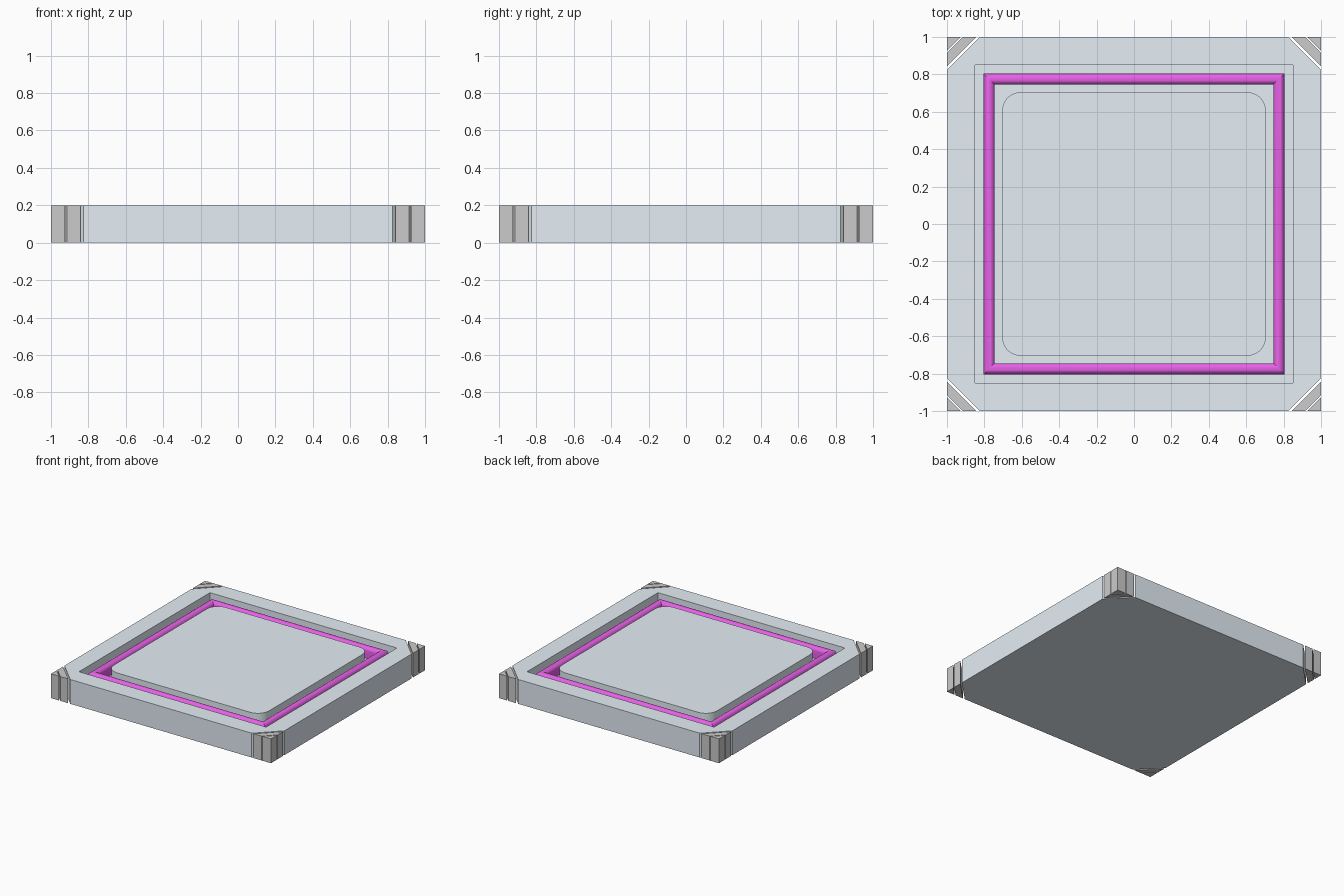
import bpy, bmesh
from math import sin, cos, pi

if "Cube" in bpy.data.objects:
    bpy.data.objects.remove(bpy.data.objects["Cube"])


def material(name, rgb):
    m = bpy.data.materials.new(name)
    m.diffuse_color = (*rgb, 1)
    m.use_nodes = True
    m.node_tree.nodes["Principled BSDF"].inputs["Base Color"].default_value = m.diffuse_color
    return m


def link(name, bm, mat=None):
    bmesh.ops.recalc_face_normals(bm, faces=bm.faces)
    me = bpy.data.meshes.new(name)
    bm.to_mesh(me)
    bm.free()
    ob = bpy.data.objects.new(name, me)
    bpy.context.collection.objects.link(ob)
    if mat:
        me.materials.append(mat)
    return ob


def prism(name, outline, z0, z1, mat=None):
    bm = bmesh.new()
    low = [bm.verts.new((x, y, z0)) for x, y in outline]
    high = [bm.verts.new((x, y, z1)) for x, y in outline]
    bm.faces.new(low)
    bm.faces.new(high)
    n = len(outline)
    for i in range(n):
        j = (i + 1) % n
        bm.faces.new((low[i], low[j], high[j], high[i]))
    return link(name, bm, mat)


def smooth(ob, angle):
    bpy.ops.object.select_all(action='DESELECT')
    ob.select_set(True)
    bpy.context.view_layer.objects.active = ob
    bpy.ops.object.shade_smooth_by_angle(angle=angle)


H = 0.2          # slab height
FLOOR = 0.1      # groove floor
SIGNS = [(1, 1), (-1, 1), (-1, -1), (1, -1)]
steel = material("blue_grey", (0.78, 0.86, 0.92))
magenta = material("magenta", (0.8, 0.12, 0.8))

# Slab with chamfered corners and a square recess
c = 1 - 0.175
slab = prism("slab", [(1, -c), (1, c), (c, 1), (-c, 1), (-1, c), (-1, -c), (-c, -1), (c, -1)],
             0, H, steel)
cutter = prism("recess_cutter", [(0.85 * x, 0.85 * y) for x, y in SIGNS], FLOOR, H + 0.1)
cutter.hide_render = True
mod = slab.modifiers.new("recess", 'BOOLEAN')
mod.operation = 'DIFFERENCE'
mod.solver = 'EXACT'
mod.object = cutter
bpy.context.view_layer.objects.active = slab
bpy.ops.object.modifier_apply(modifier=mod.name)
bpy.data.objects.remove(cutter)

# Raised centre panel with rounded corners
R, HALF, SEG = 0.1, 0.705, 8
outline = []
for k, (sx, sy) in enumerate(SIGNS):
    for i in range(SEG + 1):
        a = (k + i / SEG) * pi / 2
        outline.append((sx * (HALF - R) + R * cos(a), sy * (HALF - R) + R * sin(a)))
panel = prism("centre_panel", outline, FLOOR, H, steel)
smooth(panel, 0.5)

# Seal: round-topped section run around the groove with mitred corners
MID, r, zc = 0.775, 0.03, 0.16
profile = [(MID + r, FLOOR)]
profile += [(MID + r * cos(pi * i / 12), zc + r * sin(pi * i / 12)) for i in range(13)]
profile += [(MID - r, FLOOR)]
bm = bmesh.new()
rings = [[bm.verts.new((sx * d, sy * d, z)) for d, z in profile] for sx, sy in SIGNS]
n = len(profile)
for k in range(4):
    a, b = rings[k], rings[(k + 1) % 4]
    for i in range(n):
        j = (i + 1) % n
        bm.faces.new((a[i], a[j], b[j], b[i]))
seal = link("seal", bm, magenta)
smooth(seal, 0.5)

# Corner pieces: a diagonal strip and a small triangular post at each corner
for k, (sx, sy) in enumerate(SIGNS):
    def corner(pts):
        return [(sx * (1 - u), sy * (1 - v)) for u, v in pts]
    prism(f"corner_strip_{k + 1}",
          corner([(0.157, 0), (0.085, 0), (0, 0.085), (0, 0.157)]), 0, H)
    prism(f"corner_post_{k + 1}", corner([(0.075, 0), (0, 0), (0, 0.075)]), 0, H)
